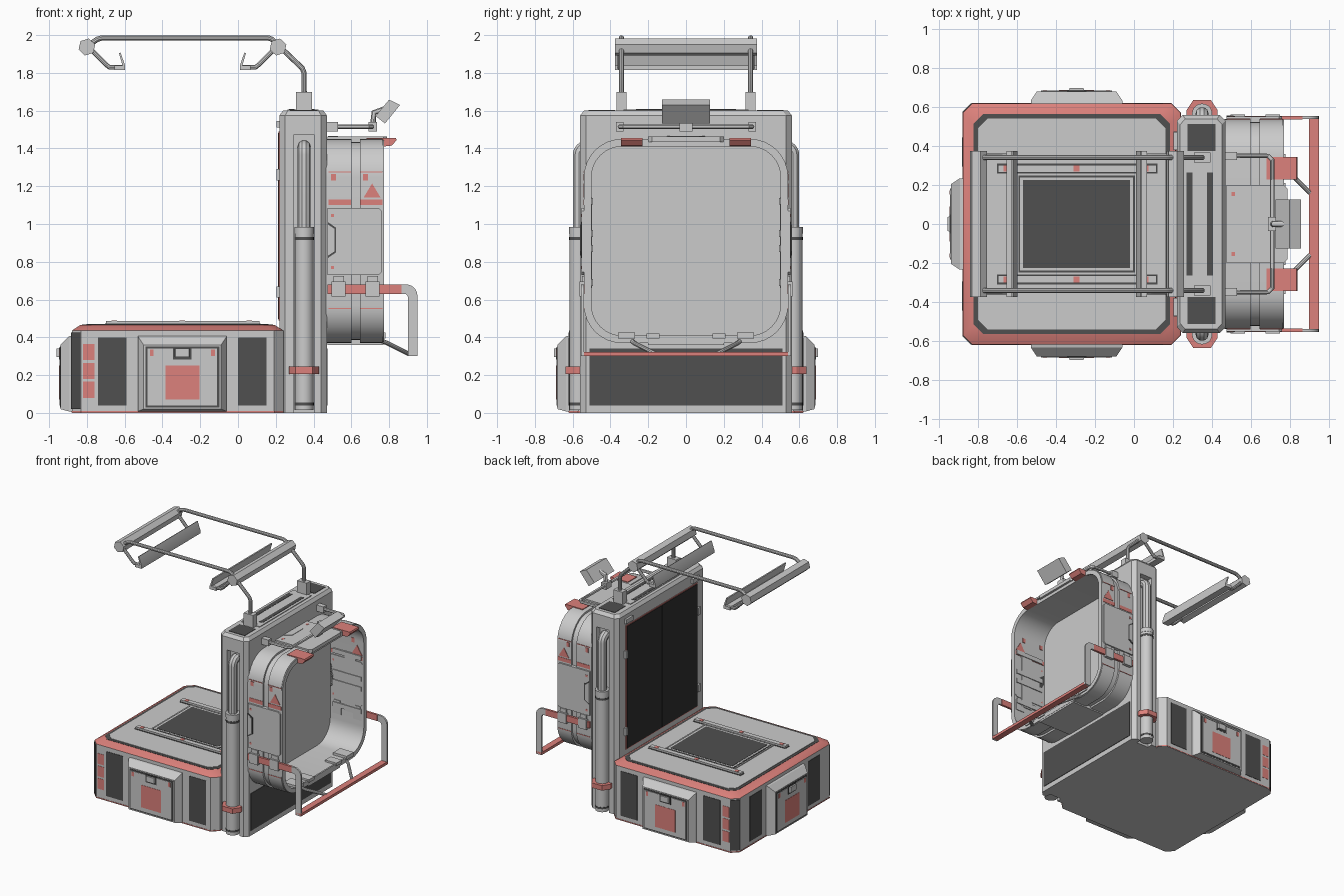
import bpy, bmesh, math
from mathutils import Matrix, Vector


def material(name, c):
    m = bpy.data.materials.new(name)
    m.diffuse_color = (*c, 1)
    return m


RED = material("red", (0.72, 0.22, 0.20))
DARK = material("dark", (0.08, 0.08, 0.08))
BLACK = material("black", (0.03, 0.03, 0.03))


def finish(name, bm, mat=None, M=None):
    bmesh.ops.recalc_face_normals(bm, faces=bm.faces)
    me = bpy.data.meshes.new(name)
    bm.to_mesh(me)
    bm.free()
    if M:
        me.transform(M)
    o = bpy.data.objects.new(name, me)
    bpy.context.collection.objects.link(o)
    if mat:
        me.materials.append(mat)
    return o


def loft(name, loops, mat=None, cyclic=False, M=None):
    """Skin matching loops of points; cap the ends or join last to first."""
    bm = bmesh.new()
    vs = [[bm.verts.new(p) for p in l] for l in loops]
    n = len(vs[0])
    pairs = list(zip(vs, vs[1:])) + ([(vs[-1], vs[0])] if cyclic else [])
    for a, b in pairs:
        for i in range(n):
            j = (i + 1) % n
            bm.faces.new((a[i], a[j], b[j], b[i]))
    if not cyclic:
        bm.faces.new(vs[0])
        bm.faces.new(vs[-1])
    return finish(name, bm, mat, M)


def at(pts, axis, v):
    return [{'x': (v, a, b), 'y': (a, v, b), 'z': (a, b, v)}[axis] for a, b in pts]


def prism(name, pts, axis, a, b, mat=None, M=None):
    return loft(name, [at(pts, axis, a), at(pts, axis, b)], mat, M=M)


def rect(x0, x1, y0, y1):
    return [(x0, y0), (x1, y0), (x1, y1), (x0, y1)]


def box(name, x0, x1, y0, y1, z0, z1, mat=None, M=None):
    return prism(name, rect(x0, x1, y0, y1), 'z', z0, z1, mat, M)


def tube(name, pts, r, mat=None):
    cu = bpy.data.curves.new(name, 'CURVE')
    cu.dimensions = '3D'
    cu.bevel_depth, cu.bevel_resolution, cu.use_fill_caps = r, 3, True
    s = cu.splines.new('POLY')
    s.points.add(len(pts) - 1)
    for p, q in zip(s.points, pts):
        p.co = (*q, 1)
    o = bpy.data.objects.new(name, cu)
    bpy.context.collection.objects.link(o)
    if mat:
        cu.materials.append(mat)


def ngon(cx, cy, r, n, rot=0.0):
    return [(cx + r * math.cos(rot + i * math.tau / n), cy + r * math.sin(rot + i * math.tau / n)) for i in range(n)]


# Base body with red bevelled rim
def octagon(d=0.0, c=0.05):
    x0, x1, y = -0.88 + d, 0.24 - d, 0.62 - d
    return [(x0 + c, -y), (x1 - c, -y), (x1, -y + c), (x1, y - c), (x1 - c, y), (x0 + c, y), (x0, y - c), (x0, -y + c)]


prism("base_body", octagon(), 'z', 0, 0.435)
prism("base_bottom_trim", octagon(-0.002), 'z', 0.003, 0.01, RED)
loft("base_red_rim", [at(octagon(), 'z', 0.435), at(octagon(0.045), 'z', 0.465)], RED)
prism("base_top_groove", octagon(0.055), 'z', 0.46, 0.467, DARK)
prism("base_top_plate", octagon(0.078), 'z', 0.46, 0.47)
box("top_panel_frame", -0.605, 0.015, -0.26, 0.26, 0.465, 0.476)
box("top_panel_border", -0.595, 0.005, -0.25, 0.25, 0.465, 0.478, DARK)
box("top_panel_inner_frame", -0.585, -0.005, -0.24, 0.24, 0.465, 0.479)
box("top_panel_screen", -0.57, -0.02, -0.227, 0.227, 0.465, 0.481, DARK)
for s in (-1, 1):
    box("top_rail_shadow", -0.705, 0.12, s * 0.26, s * 0.31, 0.465, 0.473, DARK)
    box("top_rail", -0.70, 0.115, s * 0.266, s * 0.304, 0.465, 0.487)
    for x in (-0.655, -0.295, 0.06):
        box("rail_marker", x - 0.015, x + 0.015, s * 0.27, s * 0.30, 0.48, 0.489, RED)
    # Chamfer grille and red side markers
    loft("corner_grille", [[(-0.883, s * 0.575, z), (-0.835, s * 0.623, z), (-0.83, s * 0.61, z), (-0.87, s * 0.57, z)]
                           for z in (0.02, 0.425)], DARK)
    for z in (0.08, 0.18, 0.28):
        box("side_marker", -0.82, -0.76, s * 0.6, s * 0.622, z, z + 0.085, RED)

# Hatches and grilles on three sides of the base (local: u along, -y outward)
for side, M in (("front", Matrix.Translation((-0.295, -0.62, 0))),
                ("back", Matrix.Translation((-0.295, 0.62, 0)) @ Matrix.Rotation(math.pi, 4, 'Z')),
                ("left", Matrix.Translation((-0.88, 0, 0)) @ Matrix.Rotation(-math.pi / 2, 4, 'Z'))):
    loft(side + "_hatch", [at(rect(-0.235, 0.235, 0.008, 0.41), 'y', 0.01), at(rect(-0.235, 0.235, 0.008, 0.405), 'y', -0.015),
                           at(rect(-0.205, 0.205, 0.02, 0.36), 'y', -0.06)], M=M)
    box(side + "_hatch_seam", -0.196, 0.196, -0.062, -0.04, 0.028, 0.352, DARK, M)
    box(side + "_hatch_door", -0.183, 0.183, -0.066, -0.04, 0.04, 0.34, None, M)
    box(side + "_hatch_label", -0.09, 0.09, -0.068, -0.05, 0.07, 0.25, RED, M)
    box(side + "_hatch_handle_gap", -0.05, 0.05, -0.068, -0.05, 0.283, 0.345, DARK, M)
    prism(side + "_hatch_handle", [(-0.045, -0.05), (0.045, -0.05), (0.035, -0.08), (-0.035, -0.08)], 'z', 0.295, 0.34, None, M)
    for s in (-1, 1):
        box(side + "_hatch_marker", s * 0.152, s * 0.172, -0.068, -0.05, 0.30, 0.335, RED, M)
        box(side + "_grille", s * 0.295, s * 0.445, -0.003, 0.02, 0.04, 0.40, DARK, M)

# Tower with side channels
half = [(0.47, 0.53), (0.44, 0.56), (0.405, 0.56), (0.405, 0.515), (0.295, 0.515), (0.295, 0.56), (0.25, 0.56), (0.22, 0.53)]
full = lambda h: h + [(x, -y) for x, y in reversed(h)]
solid = full([p for p in half if p[1] > 0.52])
prism("tower_body", full(half), 'z', 0, 1.47)
loft("tower_cap", [at(solid, 'z', 1.47), at(solid, 'z', 1.575),
                   at([(0.345 + (x - 0.345) * 0.86, y * 0.965) for x, y in solid], 'z', 1.6)])
box("tower_back_grille", 0.46, 0.474, -0.51, 0.51, 0.04, 0.34, DARK)
box("tower_door_trim", 0.215, 0.25, -0.455, 0.455, 0.49, 1.49, RED)
for s in (-1, 1):
    box("tower_door", 0.211, 0.25, s * 0.004, s * 0.447, 0.498, 1.482, BLACK)
    box("top_vent", 0.275, 0.42, s * 0.375, s * 0.515, 1.59, 1.603, DARK)
    for z in (0.64, 1.26):
        box("door_hinge", 0.203, 0.23, s * 0.45, s * 0.475, z - 0.03, z + 0.03)
    box("door_latch", 0.203, 0.23, s * 0.38, s * 0.47, 1.51, 1.545)
box("top_plate", 0.262, 0.425, -0.33, 0.33, 1.59, 1.606)
for x in (0.27, 0.375):
    box("top_slot", x, x + 0.03, -0.265, 0.265, 1.6, 1.608, DARK)

# Side pipes, clamps and canopy posts
for s in (-1, 1):
    y = s * 0.567
    for name, r, z0, z1, m in (("pipe_lower", 0.05, 0.015, 0.96, None), ("pipe_collar", 0.052, 0.95, 0.985, None),
                               ("pipe_band", 0.0515, 0.915, 0.932, DARK), ("pipe_foot_band", 0.0515, 0.04, 0.055, DARK)):
        prism(name, ngon(0.35, y, r, 20), 'z', z0, z1, m)
    tube("pipe_upper", [(0.35, y, 0.97)] + [(0.35, s * (0.522 + 0.045 * math.cos(a)), 1.365 + 0.045 * math.sin(a))
                                            for a in [i * math.pi / 12 for i in range(7)]], 0.034)
    prism("pipe_clamp", [(0.27, s * 0.55), (0.27, s * 0.585), (0.305, s * 0.637), (0.395, s * 0.637), (0.43, s * 0.585),
                         (0.43, s * 0.55)], 'z', 0.205, 0.245, RED)
    box("post_socket", 0.308, 0.392, s * 0.315, s * 0.367, 1.59, 1.70)
    Y = s * 0.342
    tube("canopy_rail", [(0.35, Y, 1.69), (0.35, Y, 1.80), (0.34, Y, 1.825), (0.235, Y, 1.925), (0.18, Y, 1.978), (0.16, Y, 1.985),
                         (-0.72, Y, 1.985), (-0.745, Y, 1.978), (-0.80, Y, 1.94)], 0.014)

# Canopy cross bars and hanging lamp strips
for cx, d in ((0.212, -1), (-0.8, 1)):
    prism("canopy_bar", ngon(cx, 1.937, 0.046, 6, 0.3), 'y', -0.375, 0.375)
    for s in (-1, 1):
        tube("lamp_arm", [(cx + d * a, s * 0.35, z) for a, z in ((0.02, 1.925), (0.1, 1.845), (0.12, 1.829), (0.19, 1.829))], 0.013)
    X = lambda a: cx + d * a
    prism("lamp_strip", [(X(0.145), 1.815), (X(0.202), 1.815), (X(0.202), 1.84), (X(0.178), 1.908), (X(0.17), 1.905),
                         (X(0.188), 1.84), (X(0.145), 1.84)], 'y', -0.375, 0.375)


# Rounded square ring on the back of the tower
def rounded(d, r=0.2, n=8):
    hy, z0, z1, r = 0.54 - d, 0.37 + d, 1.45 - d, r - d
    out = []
    for k, (sy, cz) in enumerate(((1, z1 - r), (-1, z1 - r), (-1, z0 + r), (1, z0 + r))):
        for i in range(n + 1):
            a = (k + i / n) * math.pi / 2
            out.append((sy * (hy - r) + r * math.cos(a), cz + r * math.sin(a)))
    return out


def ring(name, x0, x1, d0, d1, mat=None):
    loft(name, [at(rounded(d0), 'x', x0), at(rounded(d0), 'x', x1), at(rounded(d1), 'x', x1), at(rounded(d1), 'x', x0)], mat, True)


ring("ring_core", 0.465, 0.76, 0.015, 0.035)
ring("ring_inner_band", 0.465, 0.60, 0.0, 0.02)
ring("ring_outer_band", 0.645, 0.765, 0.0, 0.035)
ring("ring_lip", 0.76, 0.772, 0.004, 0.04)

# Ring side panels, markers, straps and rear bumper
arc = [i * math.pi / 12 for i in range(7)]
arm = ([(0.86, 0.68)] + [(0.89 + 0.06 * math.sin(a), 0.62 + 0.06 * math.cos(a)) for a in arc] + [(0.95, 0.30), (0.90, 0.30)]
       + [(0.88 + 0.02 * math.cos(a), 0.61 + 0.02 * math.sin(a)) for a in arc] + [(0.86, 0.63)])
for s in (-1, 1):
    y0, y1 = s * 0.50, s * 0.552
    prism("side_panel", [(0.475, 0.73), (0.745, 0.73), (0.76, 0.745), (0.76, 1.07), (0.745, 1.085), (0.475, 1.085)], 'y', y0, y1)
    prism("side_panel_notch", [(0.476, 0.82), (0.52, 0.85), (0.52, 0.98), (0.476, 1.01)], 'y', y0, s * 0.556, DARK)
    prism("side_panel_notch_fill", [(0.476, 0.832), (0.512, 0.856), (0.512, 0.974), (0.476, 0.998)], 'y', y0, s * 0.558)
    for z in (0.77, 1.045):
        box("panel_marker", 0.492, 0.508, y0, s * 0.555, z - 0.008, z + 0.008, RED)
    for xa, xb in ((0.478, 0.598), (0.647, 0.764)):
        box("ring_red_strip", xa, xb, y0, s * 0.543, 1.10, 1.13, RED)
        box("ring_red_tag", xa + 0.015, xa + 0.04, y0, s * 0.543, 1.23, 1.265, RED)
        for z in (0.55, 1.272):
            box("ring_red_line", xa, xb, s * 0.52, s * 0.5415, z, z + 0.005, RED)
    prism("warning_triangle", [(0.665, 1.14), (0.755, 1.14), (0.71, 1.215)], 'y', y0, s * 0.5435, RED)
    box("bumper_strap", 0.475, 0.865, s * 0.538, s * 0.556, 0.63, 0.68, RED)
    for x in (0.495, 0.675):
        box("strap_buckle", x, x + 0.075, y0, s * 0.564, 0.615, 0.695)
        box("strap_tab", x + 0.01, x + 0.065, y0, s * 0.55, 0.69, 0.725)
    prism("bumper_arm", arm, 'y', s * 0.54, s * 0.555)
    tube("bumper_strut", [(0.75, s * 0.29, 0.385), (0.79, s * 0.275, 0.37), (0.905, s * 0.16, 0.312)], 0.012)
    # Inner wall ribs, floor clips and red roof tabs
    for z in (0.69, 0.87, 0.95, 1.12):
        box("inner_rib", 0.50, 0.75, s * 0.493, s * 0.51, z - 0.018, z + 0.018)
    box("inner_wall_plate", 0.60, 0.70, s * 0.498, s * 0.51, 0.66, 1.14)
    box("floor_clip", 0.66, 0.78, s * 0.27, s * 0.36, 0.395, 0.425)
    box("floor_clip_small", 0.68, 0.78, s * 0.14, s * 0.21, 0.395, 0.42)
    prism("roof_tab", [(0.68, 1.445), (0.68, 1.456), (0.835, 1.456), (0.84, 1.445), (0.815, 1.415), (0.77, 1.41), (0.77, 1.445)],
          'y', s * 0.23, s * 0.345, RED)
box("bumper_bar", 0.90, 0.95, -0.555, 0.555, 0.30, 0.322, RED)
prism("roof_panel", [(0.475, -0.2), (0.77, -0.2), (0.79, -0.18), (0.79, 0.18), (0.77, 0.2), (0.475, 0.2)], 'z', 1.435, 1.462)
prism("roof_panel_notch", [(0.476, -0.1), (0.53, -0.07), (0.53, 0.07), (0.476, 0.1)], 'z', 1.45, 1.465)
for y in (-0.155, 0.155):
    box("roof_marker", 0.50, 0.52, y - 0.01, y + 0.01, 1.45, 1.464, RED)
prism("floor_panel", rect(0.475, 0.77, -0.2, 0.2), 'z', 0.36, 0.385)

# Rear sensor on a looped rail
tube("sensor_rail", [(0.46, -0.35, 1.515), (0.69, -0.35, 1.515), (0.71, -0.33, 1.515), (0.71, 0.33, 1.515),
                     (0.69, 0.35, 1.515), (0.46, 0.35, 1.515)], 0.012)
for s in (-1, 1):
    box("rail_mount", 0.46, 0.53, s * 0.33, s * 0.37, 1.49, 1.54)
box("sensor_bracket", 0.69, 0.735, -0.035, 0.035, 1.49, 1.54)
tube("sensor_neck", [(0.715, 0, 1.53), (0.72, 0, 1.59), (0.78, 0, 1.61)], 0.016)
prism("sensor_head", [(0.728, 1.572), (0.778, 1.532), (0.858, 1.63), (0.80, 1.658)], 'y', -0.127, 0.127)

# Convert tubes and shade by angle
bpy.ops.object.select_all(action='SELECT')
bpy.context.view_layer.objects.active = bpy.data.objects["base_body"]
bpy.ops.object.convert(target='MESH')
bpy.ops.object.shade_smooth_by_angle(angle=math.radians(30))
